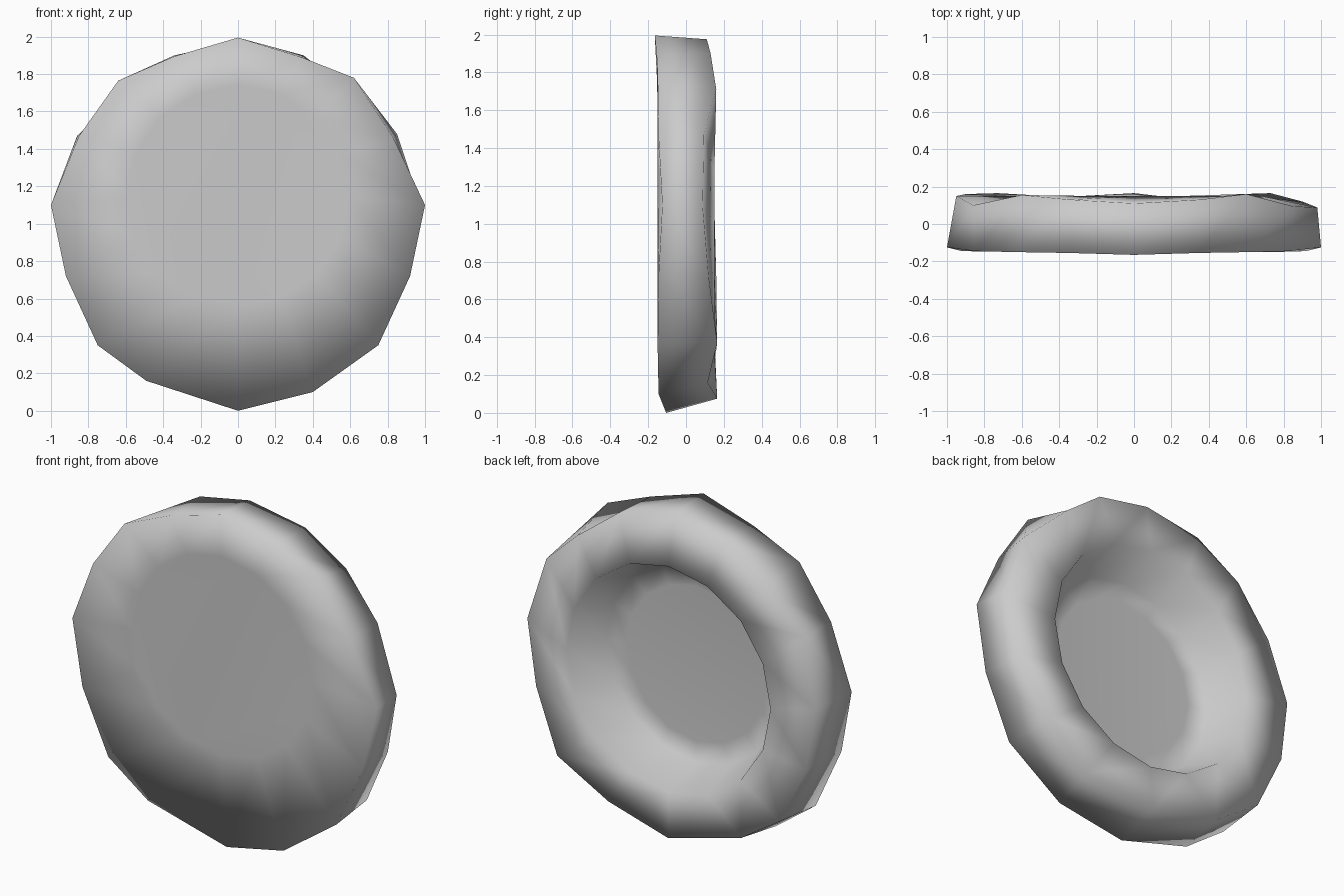
import bpy, bmesh
from math import sin, cos, pi

if "Cube" in bpy.data.objects:
    bpy.data.objects.remove(bpy.data.objects["Cube"])

# outer rim, clockwise from the top: (x, z from centre, y)
FRONT = [(0, 1.005, -.165), (.34, .9, -.155), (.62, .79, -.15), (.83, .47, -.145),
         (1, .11, -.125), (.92, -.27, -.145), (.75, -.64, -.15), (.4, -.89, -.145),
         (0, -.99, -.105), (-.49, -.83, -.145), (-.75, -.64, -.145), (-.92, -.27, -.145),
         (-1, .11, -.125), (-.85, .48, -.145), (-.64, .775, -.15), (-.34, .905, -.155)]
BACK = [(0, .985, .11), (.35, .91, .13), (.6, .72, .16), (.85, .49, .095),
        (.98, .1, .088), (.9, -.27, .12), (.73, -.62, .165), (.43, -.83, .115),
        (0, -.915, .165), (-.46, -.8, .14), (-.73, -.62, .165), (-.9, -.27, .16),
        (-.95, .1, .15), (-.86, .48, .1), (-.6, .72, .155), (-.34, .91, .13)]
N = len(FRONT)

bm = bmesh.new()


def ring(points):
    return [bm.verts.new((x, y, z + .99)) for x, z, y in points]


def circle(r, y, zc, xc=0):
    return ring([(xc + r * sin(2 * pi * i / N), zc + r * cos(2 * pi * i / N), y)
                 for i in range(N)])


# flat front, outer rim, inner lip, recess wall, recess floor
rings = [circle(.59, -.15, .16), ring(FRONT), ring(BACK),
         circle(.67, .15, .02, .01), circle(.58, -.09, .02), circle(.46, -.1, .02)]
for a, b in zip(rings, rings[1:]):
    for i in range(N):
        j = (i + 1) % N
        bm.faces.new((a[i], a[j], b[j], b[i]))

# close the front and the recess floor
bm.faces.new(rings[0])
bm.faces.new(rings[-1])

bmesh.ops.recalc_face_normals(bm, faces=bm.faces)
for f in bm.faces:
    f.smooth = True

mesh = bpy.data.meshes.new("round_shield")
bm.to_mesh(mesh)
bm.free()
bpy.context.collection.objects.link(bpy.data.objects.new("round_shield", mesh))
